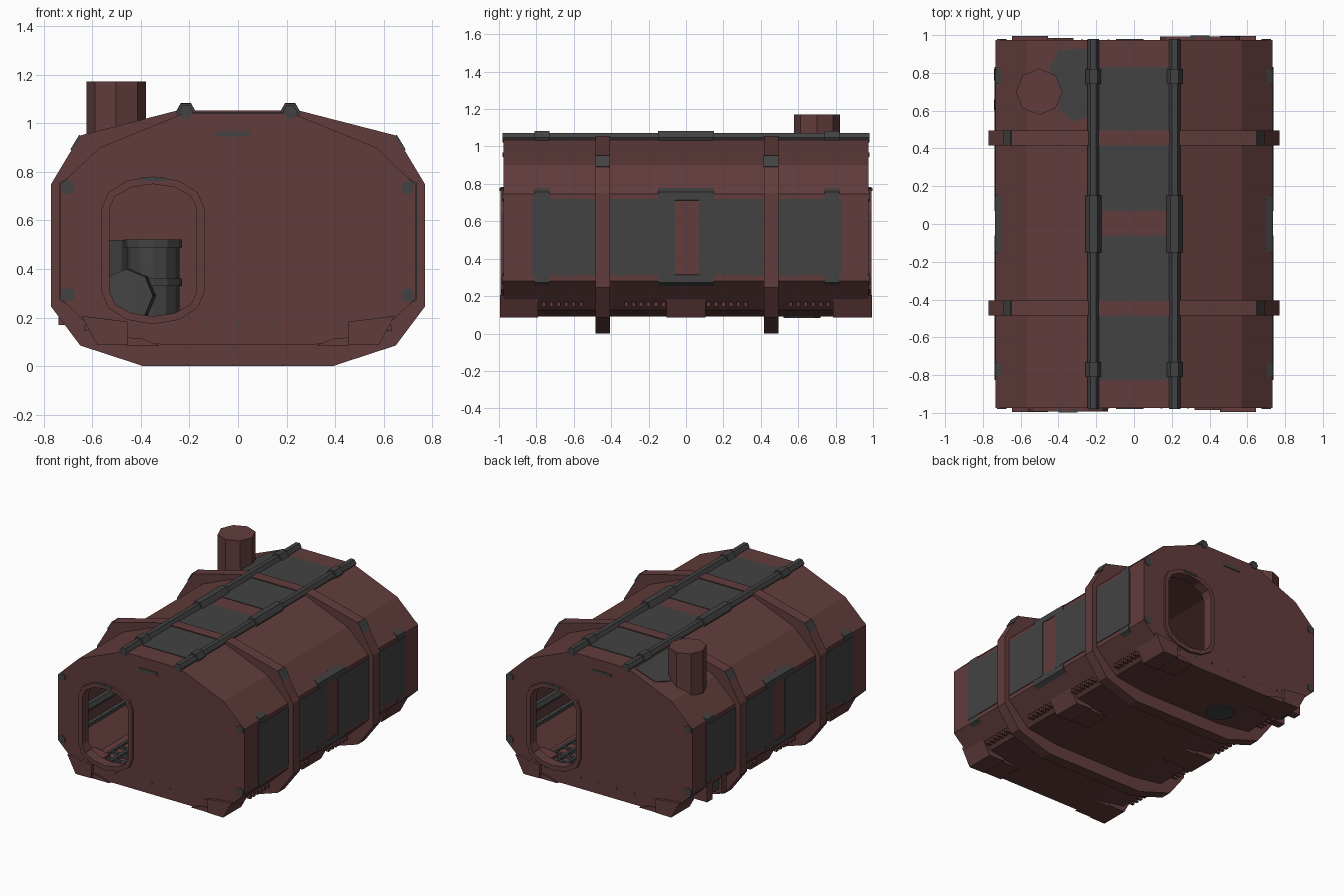
import bpy, bmesh, math
from mathutils import Vector

if "Cube" in bpy.data.objects:
    bpy.data.objects.remove(bpy.data.objects["Cube"])


def material(name, rgb):
    m = bpy.data.materials.new(name)
    m.diffuse_color = (*rgb, 1)
    m.use_nodes = True
    m.node_tree.nodes["Principled BSDF"].inputs["Base Color"].default_value = m.diffuse_color
    return m


RED = material("rust_red", (0.122, 0.045, 0.045))
GREY = material("dark_grey", (0.055, 0.055, 0.055))


def finish(name, bm, mat):
    bmesh.ops.recalc_face_normals(bm, faces=bm.faces[:])
    me = bpy.data.meshes.new(name)
    bm.to_mesh(me)
    bm.free()
    me.materials.append(mat)
    ob = bpy.data.objects.new(name, me)
    bpy.context.scene.collection.objects.link(ob)
    return ob


def extrude(bm, pts, vec):
    f = bm.faces.new([bm.verts.new(p) for p in pts])
    r = bmesh.ops.extrude_face_region(bm, geom=[f], use_keep_orig=True)
    bmesh.ops.translate(bm, vec=vec, verts=[v for v in r["geom"] if isinstance(v, bmesh.types.BMVert)])


def prism(name, prof, y0, y1, mat):
    bm = bmesh.new()
    extrude(bm, [(x, y0, z) for x, z in prof], (0, y1 - y0, 0))
    return finish(name, bm, mat)


def ring(name, outer, inner, y0, y1, mat):
    bm = bmesh.new()
    loops = [[bm.verts.new((x, y, z)) for x, z in p]
             for p, y in ((outer, y0), (outer, y1), (inner, y1), (inner, y0))]
    n = len(outer)
    for a in range(4):
        A, B = loops[a], loops[(a + 1) % 4]
        for i in range(n):
            j = (i + 1) % n
            bm.faces.new((A[i], A[j], B[j], B[i]))
    return finish(name, bm, mat)


def boxes(name, items, mat):
    bm = bmesh.new()
    for x0, x1, y0, y1, z0, z1 in items:
        extrude(bm, [(x0, y0, z0), (x1, y0, z0), (x1, y1, z0), (x0, y1, z0)], (0, 0, z1 - z0))
    return finish(name, bm, mat)


def cyl(name, p0, p1, r, n, mat):
    bm = bmesh.new()
    d = Vector(p1) - Vector(p0)
    q = d.to_track_quat('Z', 'Y')
    pts = [Vector(p0) + q @ Vector((r * math.cos(t), r * math.sin(t), 0))
           for t in (2 * math.pi * i / n for i in range(n))]
    extrude(bm, pts, d)
    return finish(name, bm, mat)


def mirrored(half):
    return half + [(-x, z) for x, z in reversed(half)]


def circle(cx, cz, r, n, rot=0):
    return [(cx + r * math.cos(rot + 2 * math.pi * i / n), cz + r * math.sin(rot + 2 * math.pi * i / n))
            for i in range(n)]


def door_shape(cx, grow):
    w, h = 0.18 + grow, 0.10 + grow
    top = [(cx + w * math.cos(math.pi * i / 6), 0.65 + h * math.sin(math.pi * i / 6)) for i in range(7)]
    return top + [(2 * cx - x, 0.955 - z) for x, z in top]


OUTER = mirrored([(.22, 1.043), (.57, .90), (.733, .745), (.733, .28), (.57, .125), (.32, .09)])
INNER = mirrored([(.20, 1.00), (.54, .86), (.69, .72), (.69, .30), (.55, .17), (.31, .14)])
RIB = mirrored([(.25, 1.053), (.65, .95), (.77, .75), (.77, .245), (.65, .085), (.39, 0)])

# hollow hull with a doorway at each end, diagonally opposite
hull = prism("hull", OUTER, -.975, .975, RED)
cutters = [prism("cut_room", INNER, -.93, .93, RED),
           prism("cut_front", door_shape(-.35, 0), -1.1, -.8, RED),
           prism("cut_back", door_shape(.35, 0), .8, 1.1, RED)]
for c in cutters:
    m = hull.modifiers.new("cut", 'BOOLEAN')
    m.operation, m.object, m.solver = 'DIFFERENCE', c, 'EXACT'
    c.hide_render = True
dg = bpy.context.evaluated_depsgraph_get()
mesh = bpy.data.meshes.new_from_object(hull.evaluated_get(dg))
hull.modifiers.clear()
hull.data = mesh
for c in cutters:
    bpy.data.objects.remove(c)

# door frames, with a lamp above each door and a slim end plate
for nm, s in (("front", -1), ("back", 1)):
    y = sorted((s * .92, s * .992))
    ring(nm + "_door_frame", door_shape(s * .35, .032), door_shape(s * .35, 0), *y, RED)
    y = sorted((s * .97, s * .98))
    boxes(nm + "_sign_plate", [(-.095, .05, *y, .945, .967)], GREY)
    y = sorted((s * .975, s * .997))
    boxes(nm + "_door_lamp", [(s * .35 - .05, s * .35 + .05, *y, .762, .777)], GREY)
    y = sorted((s * .972, s * .978))
    boxes(nm + "_rivets", [(-.42 + .14 * i, -.41 + .14 * i, *y, .163, .173) for i in range(7)], GREY)

# two big ribs with grey shoulder pads
for nm, y in (("front", -.445), ("rear", .455)):
    ring(nm + "_rib", RIB, INNER, y - .039, y + .039, RED)
    for s in (1, -1):
        prism(nm + "_rib_pad", [(s * .645, .948), (s * .654, .953), (s * .691, .892), (s * .682, .887)],
              y - .04, y + .04, GREY)

# six long pipes with clamps and centre sleeves
for s in (1, -1):
    for nm, x, z, rot in (("roof", .215, 1.047, 0), ("upper", .70, .735, math.pi / 6),
                          ("lower", .70, .293, math.pi / 6)):
        for part, r, y0, y1 in (("pipe", .03, -.98, .98), ("clamp", .041, -.81, -.73),
                                ("clamp", .041, .74, .82), ("sleeve", .042, -.15, .15)):
            prism(nm + "_" + part, circle(s * x, z, r, 6, rot), y0, y1, GREY)

# grey cover panels on roof and sides
spans = [(-.825, -.485), (-.405, -.06), (.07, .415), (.495, .83)]
boxes("roof_panels", [(-.2, .2, a, b, 1.04, 1.047) for a, b in spans], GREY)
for s in (1, -1):
    x = sorted((s * .731, s * .738))
    boxes("side_panels", [(*x, a, b, .31, .72) for a, b in spans], GREY)

# corner and middle feet, with stepped keel and rack teeth
for s in (1, -1):
    for a, b in ((-.995, -.79), (-.105, .105), (.785, .995)):
        prism("foot", [(s * .645, .207), (s * .455, .183), (s * .455, .088), (s * .58, .086)], a, b, RED)
        prism("foot_step", [(s * .46, .118), (s * .40, .115), (s * .32, .085), (s * .46, .085)],
              a + .01, b - .01, RED)
    x = sorted((s * .56, s * .635))
    teeth = [-.76 + .04 * i for i in range(39)]
    boxes("rack_teeth", [(*x, y - .01, y + .01, .145, .168) for y in teeth
                         if min(abs(y), abs(y + .445), abs(y - .455)) > .1], RED)

# chimney with a patch plate at its base
cyl("chimney", (-.502, .7, .87), (-.502, .7, 1.172), .123, 8, RED)
bm = bmesh.new()
patch = [(-.25, .93), (-.40, .92), (-.45, .82), (-.38, .70), (-.40, .62), (-.33, .54), (-.25, .57)]
extrude(bm, [(x, y, .902 + (.57 + x) * .4086) for x, y in patch], (0, 0, .005))
finish("chimney_patch", bm, GREY)

# outlet on the left flank and drain under the floor
boxes("side_outlet", [(-.74, -.62, .60, .66, .17, .30), (-.74, -.62, .76, .82, .17, .30)], RED)
boxes("outlet_grille", [(-.72, -.62, .66, .76, .20, .32)], GREY)
bm = bmesh.new()
extrude(bm, [(x, y, .084) for x, y in circle(-.22, .62, .1, 8)], (0, 0, .008))
finish("floor_drain", bm, GREY)

# furnace inside, below the chimney
cyl("furnace_drum", (-.35, .72, .2), (-.35, .72, .5), .108, 12, GREY)
cyl("furnace_rim", (-.35, .72, .488), (-.35, .72, .522), .12, 12, GREY)
cyl("furnace_band", (-.35, .72, .33), (-.35, .72, .362), .12, 12, GREY)
cyl("furnace_drum_rear", (-.53, .78, .2), (-.53, .78, .52), .1, 12, GREY)
cyl("furnace_elbow", (-.46, .48, .29), (-.44, .72, .29), .11, 8, GREY)

# handrails and floor grating inside
for s in (1, -1):
    cyl("handrail", (s * .63, -.92, .47), (s * .63, .92, .47), .03, 6, GREY)
boxes("floor_grate", [(-.5 + .0833 * i, -.48 + .0833 * i, -.92, .92, .15, .175) for i in range(13)]
      + [(-.5, .52, -.92 + .092 * i, -.9 + .092 * i, .15, .173) for i in range(20)], GREY)
